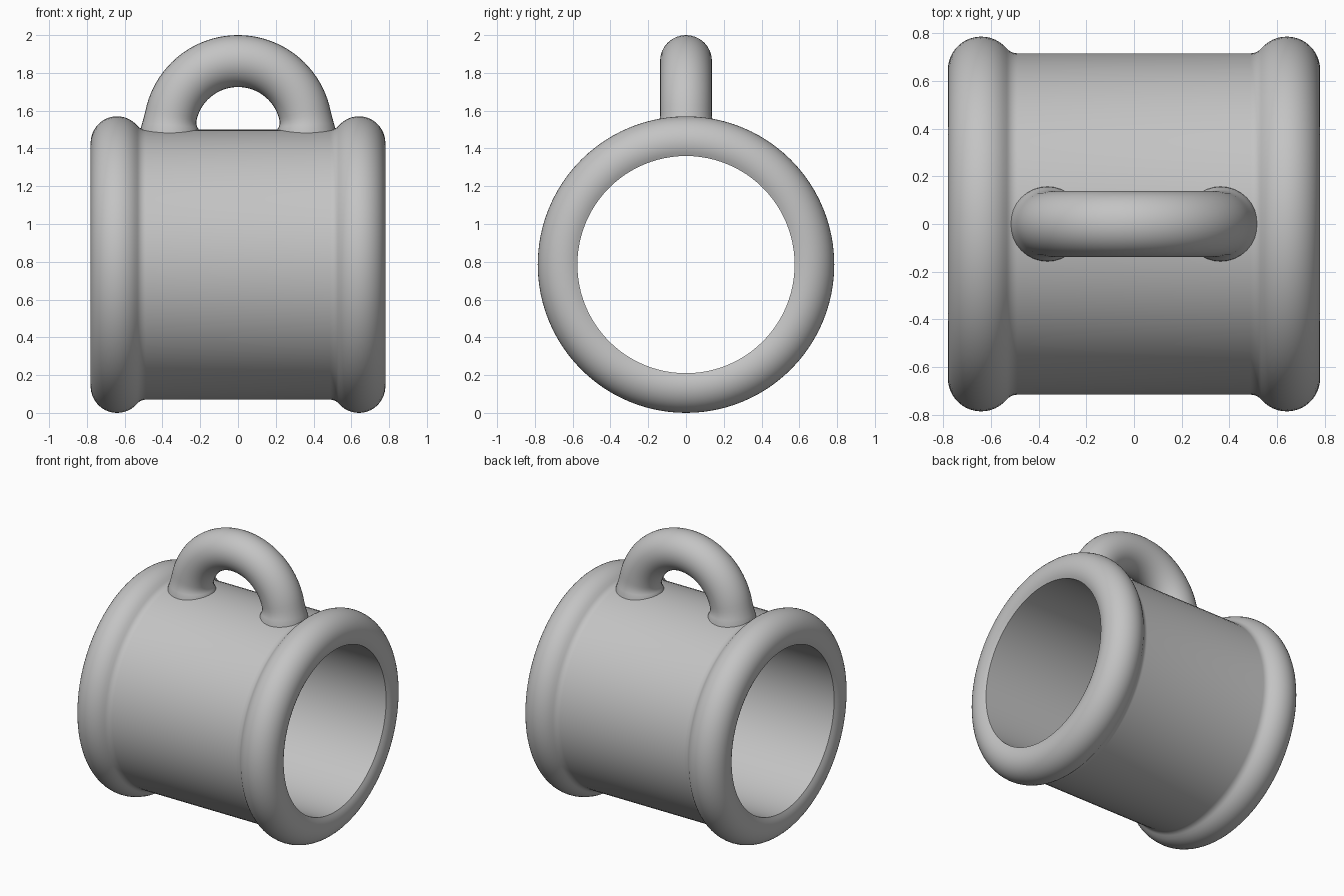
import bpy, bmesh, math
from mathutils import Vector

if "Cube" in bpy.data.objects:
    bpy.data.objects.remove(bpy.data.objects["Cube"])

grey = bpy.data.materials.new("grey")
grey.diffuse_color = (0.55, 0.55, 0.55, 1)
grey.use_nodes = True
grey.node_tree.nodes["Principled BSDF"].inputs["Base Color"].default_value = grey.diffuse_color

AXIS_Z = 0.785                # height of the barrel's axis
BORE, BODY = 0.575, 0.715     # inner and outer radius of the barrel
RIM_X, RIM_R, RIM = 0.64, 0.645, 0.14   # rim centre and thickness
FILLET = 0.06


def add_surface(name, rings, close):
    """Skin a list of closed rings, optionally joining the last to the first."""
    bm = bmesh.new()
    rows = [[bm.verts.new(p) for p in ring] for ring in rings]
    n = len(rows[0])
    for i in range(len(rows) if close else len(rows) - 1):
        a, b = rows[i], rows[(i + 1) % len(rows)]
        for j in range(n):
            k = (j + 1) % n
            bm.faces.new((a[j], a[k], b[k], b[j]))
    bmesh.ops.recalc_face_normals(bm, faces=bm.faces)
    mesh = bpy.data.meshes.new(name)
    bm.to_mesh(mesh)
    bm.free()
    mesh.materials.append(grey)
    obj = bpy.data.objects.new(name, mesh)
    bpy.context.collection.objects.link(obj)
    bpy.context.view_layer.objects.active = obj
    obj.select_set(True)
    bpy.ops.object.shade_smooth_by_angle(angle=math.radians(40))
    obj.select_set(False)
    return obj


def arc(cx, cr, radius, a0, a1, steps):
    return [(cx + radius * math.cos(a0 + (a1 - a0) * i / steps),
             cr + radius * math.sin(a0 + (a1 - a0) * i / steps))
            for i in range(steps + 1)]


# Barrel: half profile from bore edge, round the rim, into the body fillet
rise = BODY + FILLET - RIM_R
reach = math.sqrt((RIM + FILLET) ** 2 - rise ** 2)
join = math.atan2(rise, -reach)
half = arc(RIM_X, RIM_R, RIM, math.asin((BORE - RIM_R) / RIM), join, 20)
half += arc(RIM_X - reach, BODY + FILLET, FILLET, join - math.pi, -math.pi / 2, 6)[1:]
profile = half + [(-x, r) for x, r in reversed(half)]
SEG = 96
barrel_rings = [[(x, r * math.sin(math.tau * j / SEG),
                  AXIS_Z + r * math.cos(math.tau * j / SEG)) for j in range(SEG)]
                for x, r in profile]
add_surface("barrel", barrel_rings, True)

# Hanging loop: half ring with feet that flare into the barrel
LOOP_Z, LOOP_R, TUBE = 1.50, 0.3625, 0.1375
path = [(Vector((LOOP_R, 0, 1.455)), Vector((1, 0, 0)))]
for i in range(49):
    a = math.pi * i / 48
    out = Vector((math.cos(a), 0, math.sin(a)))
    path.append((Vector((0, 0, LOOP_Z)) + out * LOOP_R, out))
path.append((Vector((-LOOP_R, 0, 1.455)), Vector((-1, 0, 0))))
loop_rings = []
for centre, out in path:
    flare = 0.022 * max(0, 1 - max(0, centre.z - 1.49) / 0.09) ** 2
    ring = []
    for j in range(32):
        t = math.tau * j / 32
        ring.append(centre + (TUBE + flare) * (out * math.cos(t)
                    + Vector((0, math.sin(t), 0))))
    loop_rings.append(ring)
add_surface("hanging_loop", loop_rings, False)
